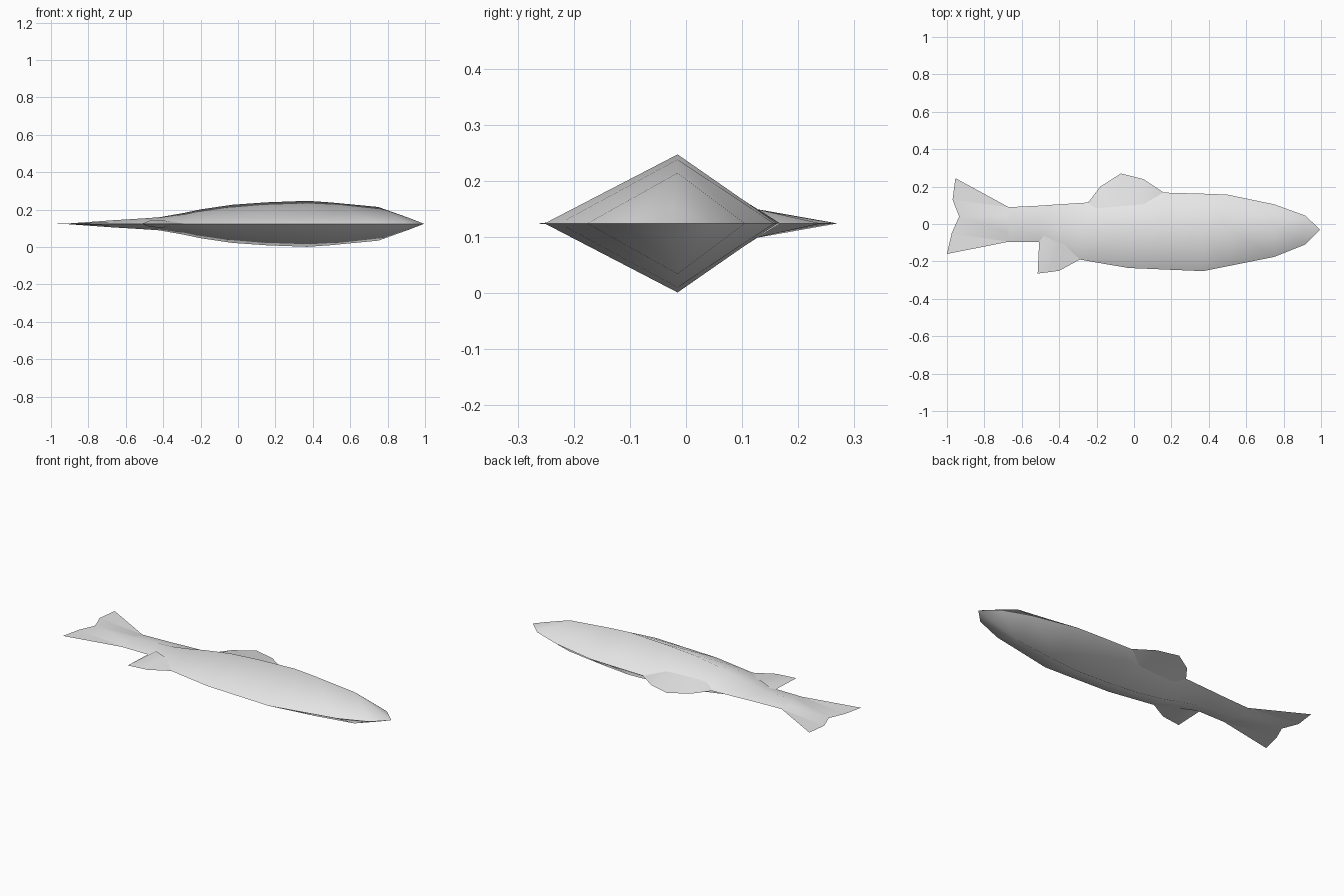
import bpy, bmesh, math

MID = 0.124  # height of the flat symmetry plane

cube = bpy.data.objects.get("Cube")
if cube:
    bpy.data.objects.remove(cube)

grey = bpy.data.materials.new("pale_grey")
grey.use_nodes = True
colour = (0.8, 0.8, 0.8, 1)
grey.diffuse_color = colour
grey.node_tree.nodes["Principled BSDF"].inputs["Base Color"].default_value = colour


def shell(name, rows):
    """Loft rows of (x, y, half thickness) and mirror them about the mid plane."""
    bm = bmesh.new()
    for side in (1, -1):
        grid = [[bm.verts.new((x, y, MID + side * h)) for x, y, h in row] for row in rows]
        for a, b in zip(grid, grid[1:]):
            for i in range(len(a) - 1):
                bm.faces.new((a[i], b[i], b[i + 1], a[i + 1]))
    bmesh.ops.remove_doubles(bm, verts=bm.verts, dist=0.0005)
    bmesh.ops.triangulate(bm, faces=bm.faces)
    bmesh.ops.recalc_face_normals(bm, faces=bm.faces)
    mesh = bpy.data.meshes.new(name)
    bm.to_mesh(mesh)
    bm.free()
    mesh.materials.append(grey)
    obj = bpy.data.objects.new(name, mesh)
    bpy.context.collection.objects.link(obj)
    bpy.ops.object.select_all(action='DESELECT')
    bpy.context.view_layer.objects.active = obj
    obj.select_set(True)
    bpy.ops.object.shade_smooth_by_angle(angle=math.radians(80))


# Body: x, back edge, ridge y, ridge half height, belly edge
stations = [
    (-0.67, 0.09, 0.0, 0.019, -0.095),
    (-0.505, 0.098, 0.0, 0.029, -0.095),
    (-0.42, 0.104, -0.005, 0.035, -0.135),
    (-0.29, 0.112, -0.012, 0.058, -0.19),
    (-0.2, 0.118, -0.015, 0.077, -0.206),
    (-0.03, 0.14, -0.015, 0.102, -0.235),
    (0.155, 0.168, -0.015, 0.115, -0.243),
    (0.37, 0.162, -0.015, 0.123, -0.252),
    (0.5, 0.157, -0.015, 0.114, -0.226),
    (0.75, 0.105, -0.015, 0.09, -0.176),
    (0.915, 0.045, -0.025, 0.031, -0.11),
    (0.995, -0.03, -0.03, 0, -0.03),
]
shell("fish_body", [[(x, back, 0), (x, ridge, h), (x, belly, 0)]
                    for x, back, ridge, h, belly in stations])

# Tail fin fans out from the end of the body to a forked edge
shell("tail_fin", [
    [(-0.67, y, h) for y, h in ((0.09, 0), (0.045, 0.0095), (0, 0.019),
                                (-0.0475, 0.0095), (-0.095, 0))],
    [(-0.955, 0.245, 0), (-0.97, 0.13, 0), (-0.935, 0.04, 0),
     (-0.975, -0.05, 0), (-1, -0.16, 0)],
])

# Dorsal fin: thick root hidden in the body, thin outer edge
shell("dorsal_fin", [
    [(-0.245, 0.07, 0), (-0.18, 0.085, 0.026), (-0.07, 0.095, 0.031),
     (0.05, 0.105, 0.03), (0.155, 0.12, 0)],
    [(-0.245, 0.115, 0), (-0.18, 0.2, 0), (-0.07, 0.27, 0),
     (0.05, 0.24, 0), (0.155, 0.17, 0)],
])

# Anal fin: swept back, with a straight trailing edge
shell("anal_fin", [
    [(-0.505, -0.05, 0), (-0.47, -0.07, 0.018), (-0.4, -0.1, 0.019), (-0.29, -0.14, 0)],
    [(-0.515, -0.265, 0), (-0.46, -0.258, 0), (-0.4, -0.25, 0), (-0.29, -0.19, 0)],
])
